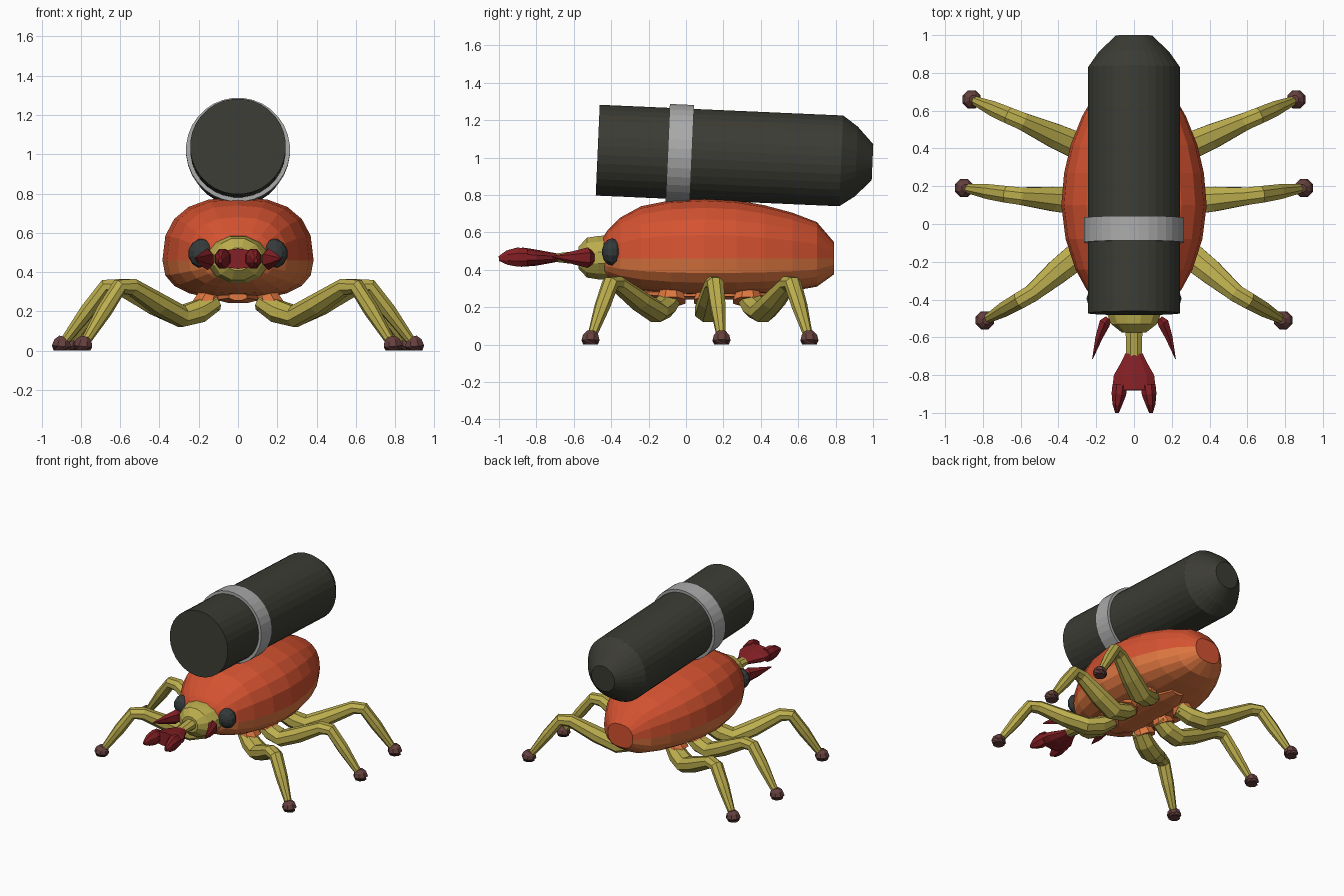
import bpy, bmesh, math
from mathutils import Vector


def mat(name, r, g, b):
    m = bpy.data.materials.new(name)
    m.diffuse_color = (r, g, b, 1)
    return m


SHELL = mat("shell red orange", 0.66, 0.085, 0.03)
BELLY = mat("belly orange", 0.72, 0.18, 0.05)
LIMB = mat("limb olive", 0.50, 0.42, 0.075)
TANK = mat("tank dark", 0.045, 0.045, 0.035)
METAL = mat("band grey", 0.40, 0.40, 0.40)
CLAW = mat("claw dark red", 0.23, 0.014, 0.018)
FOOT = mat("foot brown", 0.13, 0.052, 0.048)
EYE = mat("eye charcoal", 0.035, 0.042, 0.042)


def loft(name, rings, material, mirror=False):
    """Skin a list of equal-length point rings and cap both ends."""
    bm = bmesh.new()
    vs = [[bm.verts.new(p) for p in ring] for ring in rings]
    n = len(vs[0])
    for a, b in zip(vs, vs[1:]):
        for i in range(n):
            bm.faces.new((a[i], a[(i + 1) % n], b[(i + 1) % n], b[i]))
    bm.faces.new(vs[0])
    bm.faces.new(vs[-1])
    bmesh.ops.recalc_face_normals(bm, faces=bm.faces[:])
    me = bpy.data.meshes.new(name)
    bm.to_mesh(me)
    bm.free()
    me.materials.append(material)
    ob = bpy.data.objects.new(name, me)
    bpy.context.collection.objects.link(ob)
    if mirror:
        ob.modifiers.new("mirror", "MIRROR").use_mirror_merge = False
    return ob


def tube(name, path, material, sides=8, mirror=False):
    """path: (x, y, z, side radius, up radius)"""
    pts = [Vector(p[:3]) for p in path]
    rings = []
    for i, p in enumerate(path):
        d0 = (pts[i] - pts[max(i - 1, 0)]).normalized()
        d1 = (pts[min(i + 1, len(pts) - 1)] - pts[i]).normalized()
        t = (d0 + d1).normalized()
        ref = Vector((0, 1, 0)) if abs(t.z) > 0.999 else Vector((0, 0, 1))
        s = t.cross(ref).normalized()
        u = s.cross(t)
        rings.append([pts[i] + s * p[3] * math.cos(a) + u * p[4] * math.sin(a)
                      for a in (2 * math.pi * (k + 0.5) / sides for k in range(sides))])
    return loft(name, rings, material, mirror)


# Body shell: y, half width, bottom z, top z
WAIST = 0.46
sections = [(-0.46, 0.11, 0.38, 0.55), (-0.42, 0.18, 0.355, 0.61), (-0.35, 0.25, 0.32, 0.68),
            (-0.24, 0.31, 0.29, 0.74), (-0.08, 0.362, 0.27, 0.772), (0.1, 0.385, 0.262, 0.782),
            (0.27, 0.37, 0.265, 0.772), (0.42, 0.335, 0.272, 0.745), (0.57, 0.275, 0.287, 0.705),
            (0.70, 0.20, 0.31, 0.655), (0.79, 0.105, 0.375, 0.55)]


def power(c, e):
    return math.copysign(abs(c) ** e, c)


rings = []
for y, w, lo, hi in sections:
    ring = []
    for k in range(20):
        a = 2 * math.pi * k / 20
        s = power(math.sin(a), 0.8)
        if abs(s) < 1e-6:
            s = 0
        ring.append((w * power(math.cos(a), 0.8), y,
                     WAIST + s * ((hi - WAIST) if s > 0 else (WAIST - lo))))
    rings.append(ring)
body = loft("body_shell", rings, SHELL)
body.data.materials.append(BELLY)
for f in body.data.polygons:
    if f.center.z < WAIST and abs(f.normal.y) < 0.95:
        f.material_index = 1

# Underside plate
tube("underside_plate", [(0, -0.22, 0.275, 0.05, 0.02), (0, -0.1, 0.27, 0.12, 0.03),
                         (0, 0.35, 0.27, 0.12, 0.03), (0, 0.47, 0.275, 0.05, 0.02)], BELLY)

# Legs: hip y, dip y, knee (x, y), foot (x, y)
legs = {"front": (-0.08, -0.16, (0.57, -0.385), (0.79, -0.51)),
        "middle": (0.12, 0.12, (0.63, 0.15), (0.90, 0.19)),
        "rear": (0.33, 0.41, (0.62, 0.555), (0.86, 0.66))}
for name, (hy, dy, (kx, ky), (fx, fy)) in legs.items():
    tube(name + "_hip", [(0.13, hy, 0.32, 0.05, 0.05), (0.165, hy, 0.23, 0.085, 0.075)],
         BELLY, mirror=True)

    def mix(t):
        return kx + (fx - kx) * t, ky + (fy - ky) * t
    tube(name + "_leg", [
        (0.12, hy, 0.25, 0.06, 0.05), (0.20, (hy + dy) / 2, 0.20, 0.072, 0.062),
        (0.29, dy, 0.175, 0.078, 0.058),
        (0.29 + (kx - 0.29) * 0.4, dy + (ky - dy) * 0.4, 0.235, 0.07, 0.056),
        (kx - 0.03, ky + (dy - ky) * 0.08, 0.325, 0.05, 0.045),
        (*mix(0.16), 0.325, 0.048, 0.042), (*mix(0.5), 0.205, 0.043, 0.04),
        (*mix(0.93), 0.05, 0.025, 0.025)], LIMB, mirror=True)
    tube(name + "_foot", [
        (fx, fy, 0.0, 0.042, 0.042), (fx, fy, 0.022, 0.052, 0.052),
        (fx - 0.005, fy, 0.05, 0.044, 0.044), (fx - 0.01, fy, 0.072, 0.022, 0.022)],
        FOOT, mirror=True)

# Head and snout
tube("head", [(0, -0.40, 0.465, 0.17, 0.125), (0, -0.47, 0.465, 0.15, 0.12),
              (0, -0.53, 0.465, 0.125, 0.11), (0, -0.575, 0.465, 0.065, 0.06)], LIMB, 12)
tube("snout", [(0, -0.56, 0.465, 0.048, 0.042), (0, -0.70, 0.465, 0.045, 0.024)], LIMB)

# Eyes
eye = []
for i in range(7):
    b = math.radians(-80 + 160 * i / 6)
    eye.append((0.182, -0.395 - 0.055 * math.sin(b), 0.495,
                0.072 * math.cos(b), 0.075 * math.cos(b)))
tube("eye", eye, EYE, 12, mirror=True)

# Side mandibles
tube("mandible", [(0.135, -0.50, 0.465, 0.02, 0.035), (0.155, -0.525, 0.465, 0.034, 0.055),
                  (0.185, -0.60, 0.465, 0.022, 0.036), (0.22, -0.715, 0.47, 0.002, 0.003)],
     CLAW, 6, mirror=True)

# Front pincer: palm and two prongs
tube("pincer_palm", [(0, -0.685, 0.465, 0.048, 0.022), (0, -0.73, 0.465, 0.07, 0.03),
                     (0, -0.80, 0.465, 0.112, 0.043), (0, -0.88, 0.468, 0.122, 0.052)], CLAW, 10)
tube("pincer_prong", [(0.075, -0.85, 0.468, 0.042, 0.05), (0.08, -0.90, 0.468, 0.042, 0.055),
                      (0.088, -0.955, 0.465, 0.028, 0.042), (0.09, -1.0, 0.46, 0.01, 0.014)],
     CLAW, 8, mirror=True)


# Tank carried on the back, slightly tilted, with a metal band
def axis(y, r):
    return (0, y, 1.019 - 0.044 * y, r, r)


tube("tank", [axis(-0.472, 0.244), axis(0.83, 0.244), axis(0.91, 0.188), axis(0.997, 0.097)],
     TANK, 32)
tube("tank_band", [axis(-0.098, 0.265), axis(0.032, 0.265)], METAL, 32)
